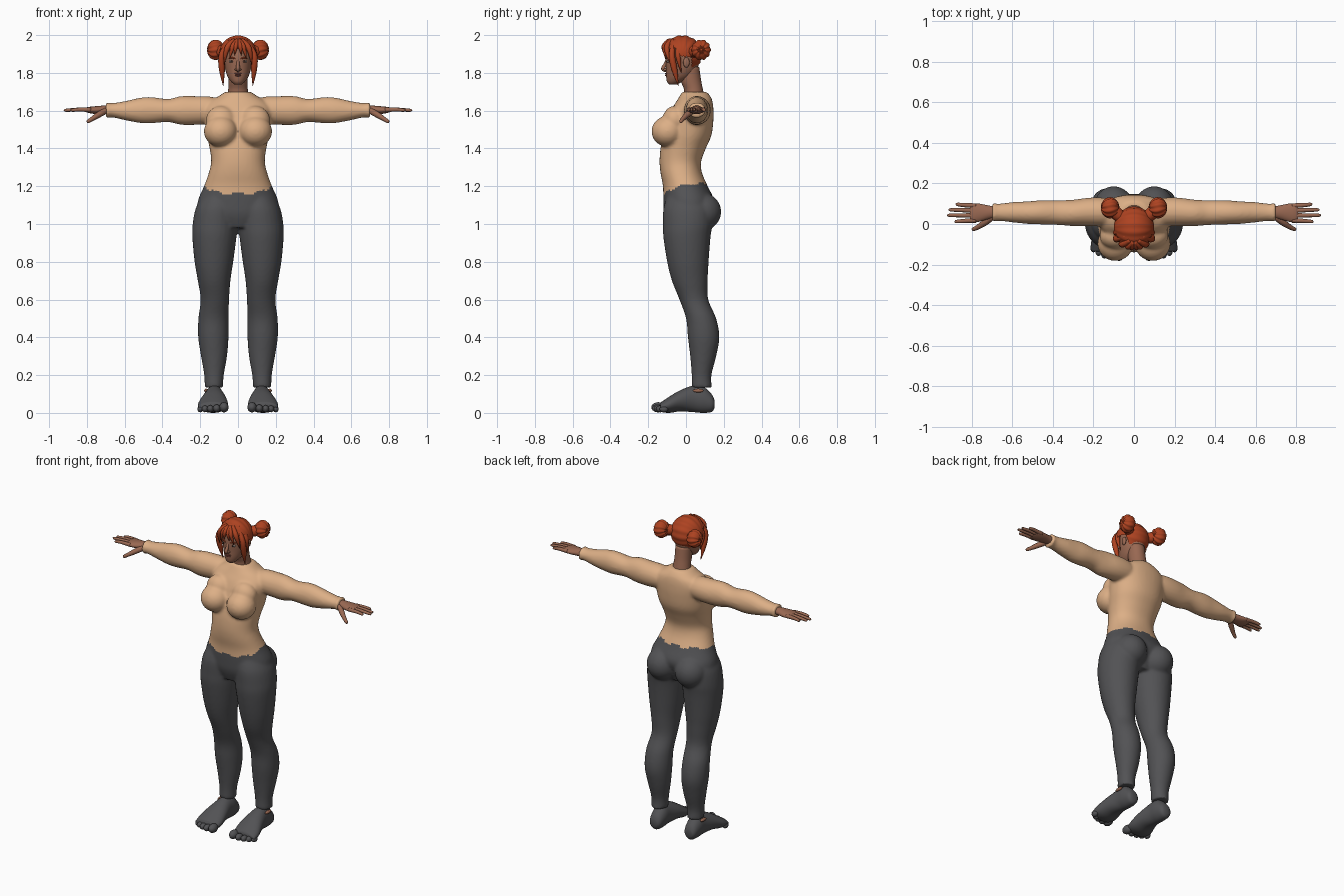
import bpy, bmesh, math
from mathutils import Vector, Matrix

cube = bpy.data.objects.get("Cube")
if cube:
    bpy.data.objects.remove(cube, do_unlink=True)


def material(name, r, g, b):
    m = bpy.data.materials.new(name)
    m.use_nodes = True
    m.diffuse_color = (r, g, b, 1)
    m.node_tree.nodes["Principled BSDF"].inputs["Base Color"].default_value = (r, g, b, 1)
    return m


TOP = material("tan_fabric", 0.72, 0.43, 0.24)
LEGGINGS = material("charcoal_fabric", 0.085, 0.085, 0.09)
SKIN = material("brown_skin", 0.32, 0.14, 0.085)
HAIR = material("copper_hair", 0.42, 0.055, 0.015)
LIPS = material("muted_lips", 0.24, 0.07, 0.05)
WHITE = material("eye_white", 0.5, 0.42, 0.38)
DARK = material("dark_iris", 0.03, 0.015, 0.01)


def dense(rows, steps=4):
    """Catmull-Rom interpolation of tuples."""
    out, last = [], len(rows) - 1
    for i in range(last):
        p = [rows[max(i - 1, 0)], rows[i], rows[i + 1], rows[min(i + 2, last)]]
        for s in range(steps):
            t = s / steps
            out.append([0.5 * (2 * b + (c - a) * t + (2 * a - 5 * b + 4 * c - d) * t * t
                               + (3 * b - a - 3 * c + d) * t ** 3) for a, b, c, d in zip(*p)])
    return out + [list(rows[-1])]


def skin(bm, rings):
    """Bridge rings of points and cap both ends."""
    loops = [[bm.verts.new(p) for p in ring] for ring in rings]
    n = len(loops[0])
    for a, b in zip(loops, loops[1:]):
        for i in range(n):
            bm.faces.new((a[i], a[(i + 1) % n], b[(i + 1) % n], b[i]))
    bm.faces.new(loops[0])
    bm.faces.new(loops[-1])


def loft(bm, axis, rows, side=1, n=28, power=1):
    """Rows give the place on the axis, then the extents on the other two axes."""
    rings = []
    for t, a0, a1, b0, b1 in dense(rows):
        ring = []
        for i in range(n):
            c, s = math.cos(math.tau * i / n), math.sin(math.tau * i / n)
            a = (a0 + a1) / 2 + (a1 - a0) / 2 * math.copysign(abs(c) ** power, c)
            b = (b0 + b1) / 2 + (b1 - b0) / 2 * math.copysign(abs(s) ** power, s)
            x, y, z = {"x": (t, a, b), "y": (a, t, b), "z": (a, b, t)}[axis]
            ring.append((x * side, y, z))
        rings.append(ring)
    skin(bm, rings)


def tube(bm, points, radii, side=1, n=10):
    """Tapered round strand along a smooth path."""
    rows = dense([(*p, r) for p, r in zip(points, radii)])
    path = [Vector((r[0] * side, r[1], r[2])) for r in rows]
    rings, u = [], None
    for i, p in enumerate(path):
        t = (path[min(i + 1, len(path) - 1)] - path[max(i - 1, 0)]).normalized()
        u = t.orthogonal() if u is None else u - t * u.dot(t)
        u.normalize()
        v, r = t.cross(u), max(rows[i][3], 0.0005)
        rings.append([p + r * (u * math.cos(math.tau * k / n) + v * math.sin(math.tau * k / n))
                      for k in range(n)])
    skin(bm, rings)


def blob(bm, centre, size, side=1, u=24, v=14, turn=None):
    m = Matrix.Translation((centre[0] * side, centre[1], centre[2])) @ Matrix.Diagonal((*size, 1))
    return bmesh.ops.create_uvsphere(bm, u_segments=u, v_segments=v, radius=1,
                                     matrix=m @ turn if turn else m)["verts"]


def finish(bm, name, mat):
    bmesh.ops.recalc_face_normals(bm, faces=bm.faces)
    for f in bm.faces:
        f.smooth = True
    me = bpy.data.meshes.new(name)
    bm.to_mesh(me)
    bm.free()
    me.materials.append(mat)
    ob = bpy.data.objects.new(name, me)
    bpy.context.scene.collection.objects.link(ob)
    return ob


SIDES = {"left": 1, "right": -1}

# Clothed body: torso, arms and legs blended into one skin
bm = bmesh.new()
torso = [(.98, .1, -.09, .1), (1.05, .205, -.115, .13), (1.12, .213, -.12, .15), (1.2, .18, -.122, .115),
         (1.27, .155, -.135, .085), (1.33, .142, -.14, .08), (1.4, .15, -.135, .105),
         (1.47, .165, -.12, .135), (1.55, .175, -.1, .145), (1.61, .18, -.075, .145),
         (1.65, .15, -.05, .14), (1.675, .105, -.035, .13), (1.7, .068, -.02, .11)]
loft(bm, "z", [(z, -w, w, f, b) for z, w, f, b in torso], n=40, power=.92)
leg = [(1.15, .01, .19, -.1, .12), (1.08, 0, .225, -.12, .14), (1, .002, .24, -.122, .14),
       (.93, .008, .242, -.12, .13), (.8, .025, .23, -.1, .12), (.7, .04, .213, -.075, .115),
       (.6, .047, .198, -.035, .118), (.5, .05, .21, 0, .16), (.4, .05, .211, .01, .177),
       (.3, .058, .196, .022, .16), (.2, .075, .179, .03, .135), (.135, .079, .177, .028, .137)]
arm = [(.08, 0, .12, 1.54, 1.66), (.15, -.01, .13, 1.53, 1.675), (.22, -.01, .13, 1.525, 1.677),
       (.3, -.01, .12, 1.525, 1.677), (.37, -.005, .117, 1.54, 1.662), (.46, -.002, .117, 1.533, 1.672),
       (.52, 0, .112, 1.535, 1.668), (.6, .008, .108, 1.55, 1.65), (.67, .015, .1, 1.565, 1.64),
       (.7, .008, .107, 1.557, 1.648)]
for s in SIDES.values():
    loft(bm, "z", leg, s)
    loft(bm, "x", arm, s)
    blob(bm, (.092, -.096, 1.49), (.089, .087, .082), s)
    blob(bm, (.09, -.06, 1.55), (.08, .065, .075), s)
    blob(bm, (.1, .085, 1.065), (.098, .102, .1), s)
body = finish(bm, "body_clothing", TOP)
blend = body.modifiers.new("blend", "REMESH")
blend.mode, blend.voxel_size = "VOXEL", .009
relax = body.modifiers.new("relax", "SMOOTH")
relax.factor, relax.iterations = .5, 5
graph = bpy.context.evaluated_depsgraph_get()
mesh = bpy.data.meshes.new_from_object(body.evaluated_get(graph))
body.modifiers.clear()
body.data = mesh
mesh.materials.clear()
mesh.materials.append(TOP)
mesh.materials.append(LEGGINGS)
# Ragged waistline, lower at the front
for p in mesh.polygons:
    x, y, z = p.center
    dip = min(max((-.03 - y) / .08, 0), 1)
    hem = 1.215 - .055 * dip + math.copysign(.007, math.sin(60 * abs(x) + 1))
    p.material_index = 1 if z < hem else 0
    p.use_smooth = True

# Feet with toes, hands with fingers
foot = [(.15, .1, .15, .025, .07), (.135, .085, .163, .005, .1), (.09, .076, .172, 0, .14),
        (.04, .074, .176, .004, .145), (-.03, .06, .195, .008, .12), (-.09, .052, .212, 0, .085),
        (-.135, .06, .21, .005, .055)]
toes = [(.074, -.147, .027), (.113, -.15, .021), (.146, -.145, .019), (.175, -.134, .018), (.2, -.117, .017)]
palm = [(.66, .03, .086, 1.58, 1.627), (.71, .026, .09, 1.582, 1.627), (.76, .012, .1, 1.583, 1.623),
        (.79, .008, .102, 1.588, 1.62), (.81, .016, .095, 1.594, 1.615)]
fingers = [(.09, .097, .88), (.066, .07, .912), (.042, .043, .918), (.018, .012, .885)]
for label, s in SIDES.items():
    bm = bmesh.new()
    loft(bm, "y", foot, s)
    for x, y, r in toes:
        blob(bm, (x, y, r * .95 + .004), (r * .93, r * 1.35, r), s, 14, 10)
    finish(bm, label + "_foot", LEGGINGS)
    bm = bmesh.new()
    blob(bm, (.169, .065, .118), (.01, .028, .01), s)
    finish(bm, label + "_ankle", SKIN)
    bm = bmesh.new()
    loft(bm, "x", palm, s)
    for y0, y1, tip in fingers:
        tube(bm, [(.78, y0, 1.604), (.84, (y0 + y1) / 2, 1.606), (tip - .006, y1, 1.602), (tip, y1, 1.601)],
             (.012, .0105, .008, .002), s)
    tube(bm, [(.7, .035, 1.6), (.735, .008, 1.58), (.77, -.015, 1.558), (.795, -.027, 1.542), (.8, -.029, 1.54)],
         (.016, .016, .012, .009, .002), s)
    finish(bm, label + "_hand", SKIN)

# Head, neck, nose and ears
bm = bmesh.new()
head = [(1.738, .018, -.088, -.05), (1.752, .035, -.1, -.02), (1.78, .055, -.105, .03),
        (1.82, .068, -.106, .06), (1.86, .073, -.108, .07), (1.9, .075, -.105, .075),
        (1.94, .07, -.09, .07), (1.975, .045, -.05, .04)]
loft(bm, "z", [(z, -w, w, f, b) for z, w, f, b in head])
loft(bm, "z", [(1.66, -.06, .06, -.015, .1), (1.71, -.052, .052, -.01, .09),
               (1.76, -.05, .05, -.028, .08), (1.83, -.05, .05, -.03, .07)])
tube(bm, [(0, -.098, 1.87), (0, -.11, 1.845), (0, -.121, 1.822), (0, -.105, 1.808)], (.008, .009, .011, .006))
for s in SIDES.values():
    blob(bm, (.01, -.109, 1.818), (.008, .01, .007), s, 12, 8)
    blob(bm, (.077, .002, 1.855), (.009, .017, .027), s, 14, 10)
finish(bm, "head", SKIN)

# Mouth, eyes and brows
bm = bmesh.new()
blob(bm, (0, -.1, 1.796), (.02, .011, .005))
blob(bm, (0, -.1, 1.787), (.017, .011, .006))
finish(bm, "lips", LIPS)
for label, s in SIDES.items():
    bm = bmesh.new()
    blob(bm, (.034, -.094, 1.86), (.015, .008, .006), s, 16, 10)
    finish(bm, label + "_eye", WHITE)
    bm = bmesh.new()
    blob(bm, (.034, -.099, 1.86), (.006, .004, .006), s, 12, 8)
    finish(bm, label + "_iris", DARK)
    bm = bmesh.new()
    tube(bm, [(.014, -.105, 1.874), (.034, -.099, 1.881), (.053, -.083, 1.876)], (.003, .004, .001), s, 8)
    finish(bm, label + "_brow", HAIR)

# Ridged hair cap with strands converging on the sides
bm = bmesh.new()
for v in blob(bm, (0, -.02, 1.898), (.1, .104, .1), 1, 84, 28, Matrix.Rotation(math.pi / 2, 4, "Y")):
    y, z = v.co.y + .02, v.co.z - 1.898
    k = 1 + .02 * math.cos(14 * math.atan2(z, y))
    v.co.y, v.co.z = y * k - .02, z * k + 1.898


def bare(f):
    x, y, z = f.calc_center_median()
    return z < 1.83 or (y < .03 and z < 1.885) or (y < -.04 and z < 1.93)


bmesh.ops.delete(bm, geom=[f for f in bm.faces if bare(f)], context="FACES")
finish(bm, "hair_cap", HAIR)

# Fringe, side locks and ridged buns
locks = [(.013, [(.005, -.085, 1.975), (.028, -.114, 1.94), (.045, -.108, 1.872)]),
         (.012, [(.005, -.09, 1.975), (.012, -.118, 1.94), (.018, -.114, 1.893)]),
         (.015, [(.02, -.08, 1.975), (.058, -.102, 1.93), (.073, -.083, 1.845)]),
         (.016, [(.04, -.06, 1.97), (.084, -.075, 1.9), (.085, -.062, 1.82), (.078, -.04, 1.732)]),
         (.014, [(.065, -.04, 1.95), (.09, -.042, 1.89), (.083, -.025, 1.8)])]
for label, s in SIDES.items():
    bm = bmesh.new()
    for r, pts in locks:
        tube(bm, pts, [r * .7] + [r] * (len(pts) - 2) + [r * .08], s)
    finish(bm, label + "_fringe", HAIR)
    bm = bmesh.new()
    core = Vector((.118 * s, .08, 1.922))
    for v in blob(bm, (.118, .08, 1.922), (.044, .05, .053), s, 60, 20, Matrix.Rotation(math.pi / 2, 4, "Y")):
        d = v.co - core
        v.co = core + d * (1 + .05 * math.cos(10 * math.atan2(d.z, d.y) + 40 * d.x))
    tube(bm, [(.06, .03, 1.91), (.09, .055, 1.915), (.115, .08, 1.92)], (.03, .033, .03), s, 14)
    finish(bm, label + "_bun", HAIR)
